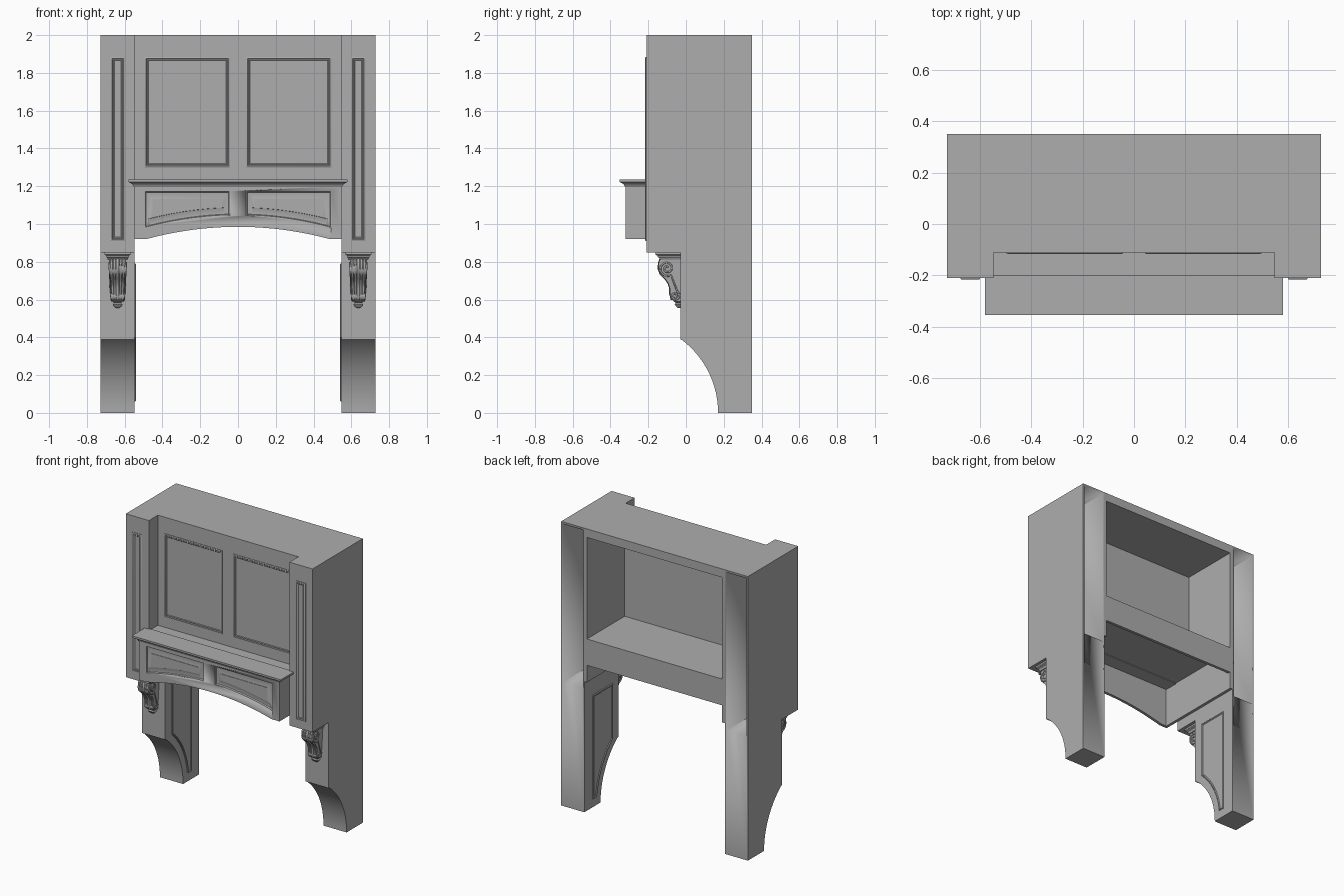
import bpy, bmesh, math

if "Cube" in bpy.data.objects:
    bpy.data.objects.remove(bpy.data.objects["Cube"], do_unlink=True)

paint = bpy.data.materials.new("grey paint")
paint.use_nodes = True
GREY = (0.42, 0.42, 0.42, 1)
paint.diffuse_color = GREY
paint.node_tree.nodes["Principled BSDF"].inputs["Base Color"].default_value = GREY


def select(obj):
    bpy.ops.object.select_all(action='DESELECT')
    obj.select_set(True)
    bpy.context.view_layer.objects.active = obj


def skin(name, loops):
    """Closed solid through a list of matching loops."""
    bm = bmesh.new()
    rings = [[bm.verts.new(p) for p in loop] for loop in loops]
    n = len(rings[0])
    for a, b in zip(rings, rings[1:]):
        for i in range(n):
            j = (i + 1) % n
            bm.faces.new((a[i], a[j], b[j], b[i]))
    bm.faces.new(rings[0])
    bm.faces.new(rings[-1])
    bmesh.ops.recalc_face_normals(bm, faces=bm.faces)
    mesh = bpy.data.meshes.new(name)
    bm.to_mesh(mesh)
    bm.free()
    mesh.materials.append(paint)
    obj = bpy.data.objects.new(name, mesh)
    bpy.context.collection.objects.link(obj)
    select(obj)
    bpy.ops.object.shade_smooth_by_angle(angle=math.radians(30))
    return obj


def box(name, x0, x1, y0, y1, z0, z1):
    base = [(x0, y0), (x1, y0), (x1, y1), (x0, y1)]
    return skin(name, [[(x, y, z) for x, y in base] for z in (z0, z1)])


def across(name, pts, x0, x1):
    return skin(name, [[(x, y, z) for y, z in pts] for x in (x0, x1)])


def forward(name, pts, y0, y1):
    return skin(name, [[(x, y, z) for x, z in pts] for y in (y0, y1)])


def tiers(name, cx, back, steps):
    """Stepped moulding: (half width, front y, z) per level, flat at the back."""
    return skin(name, [[(cx - w, y, z), (cx + w, y, z), (cx + w, back, z), (cx - w, back, z)]
                       for w, y, z in steps])


def inset(pts, d):
    """Mitred inset of a closed outline."""
    n = len(pts)
    area = sum(pts[i - 1][0] * pts[i][1] - pts[i][0] * pts[i - 1][1] for i in range(n))
    d = math.copysign(d, area)
    out = []
    for i in range(n):
        (ax, ay), (bx, by), (cx, cy) = pts[i - 1], pts[i], pts[(i + 1) % n]
        l1, l2 = math.hypot(bx - ax, by - ay), math.hypot(cx - bx, cy - by)
        n1 = (-(by - ay) / l1, (bx - ax) / l1)
        n2 = (-(cy - by) / l2, (cx - bx) / l2)
        k = d / (1 + n1[0] * n2[0] + n1[1] * n2[1])
        out.append((bx + k * (n1[0] + n2[0]), by + k * (n1[1] + n2[1])))
    return out


def moulding(name, pts, steps, place):
    return skin(name, [[place(u, v, h) for u, v in inset(pts, d)] for d, h in steps])


def cut(obj, cutter):
    mod = obj.modifiers.new("cut", 'BOOLEAN')
    mod.operation = 'DIFFERENCE'
    mod.object = cutter
    mod.solver = 'EXACT'
    select(obj)
    bpy.ops.object.modifier_apply(modifier=mod.name)
    bpy.data.objects.remove(cutter, do_unlink=True)


def tube(name, pts, radius):
    curve = bpy.data.curves.new(name, 'CURVE')
    curve.dimensions = '3D'
    curve.bevel_depth = radius
    curve.bevel_resolution = 2
    curve.use_fill_caps = True
    spline = curve.splines.new('POLY')
    spline.points.add(len(pts) - 1)
    for point, p in zip(spline.points, pts):
        point.co = (*p, 1)
    curve.materials.append(paint)
    obj = bpy.data.objects.new(name, curve)
    bpy.context.collection.objects.link(obj)
    select(obj)
    bpy.ops.object.convert(target='MESH')


def rect(x0, x1, z0, z1):
    return [(x0, z0), (x1, z0), (x1, z1), (x0, z1)]


def arch(x):
    return 0.985 - x * x / 3.65


def leg_curve(radius, top, count=20):
    """Concave foot arc from z = top down to the floor side."""
    a0 = math.asin(top / radius)
    return [(-0.315 + radius * math.cos(a0 * (1 - i / count)),
             radius * math.sin(a0 * (1 - i / count))) for i in range(count + 1)]


W, X = 0.547, 0.727          # inner and outer column faces
FRAME = [(0, -0.002), (0, 0.004), (0.004, 0.006), (0.008, 0.006), (0.012, 0.002),
         (0.016, 0.004), (0.02, 0.001)]

# Central body
box("top_board", -W, W, -0.11, 0.35, 1.94, 2)
box("upper_front_board", -W, W, -0.11, -0.07, 1.2, 1.94)
box("shelf_board", -W, W, -0.2, 0.35, 1.2, 1.225)
box("back_rail", -0.527, 0.527, 0.33, 0.35, 1.04, 1.2)

# Mantel ledge and arched valance
tiers("mantel_crown", 0, -0.2, [(0.55, -0.323, 1.195), (0.555, -0.327, 1.205), (0.56, -0.331, 1.211),
                                (0.566, -0.338, 1.216), (0.575, -0.348, 1.22),
                                (0.58, -0.353, 1.222), (0.58, -0.353, 1.235)])
xs = [-0.485 + 0.97 * i / 32 for i in range(33)]
valance = forward("valance", [(-W, 1.2), (-W, 0.92)] + [(x, arch(x)) for x in xs]
                  + [(W, 0.92), (W, 1.2)], -0.32, -0.3)

for s, side in ((1, "left"), (-1, "right")):
    # Columns with open backs and curved feet
    profile = [(0.35, 0), (0.35, 2), (-0.21, 2), (-0.21, 0.85), (-0.03, 0.85), (-0.03, 0.388)]
    column = across(side + "_column", profile + leg_curve(0.485, 0.385), s * W, s * X)
    cut(column, box("cavity", *sorted((s * 0.559, s * 0.715)), -0.19, 0.4, 0.87, 1.985))
    box(side + "_upper_liner", *sorted((s * 0.527, s * W)), -0.07, 0.35, 1.225, 1.94)
    box(side + "_lower_liner", *sorted((s * 0.527, s * W)), -0.3, 0.35, 0.92, 1.2)

    # Moulded frames on the front
    cx = s * 0.637
    moulding(side + "_column_frame", rect(cx - 0.038, cx + 0.038, 0.91, 1.885), FRAME,
             lambda u, v, h: (u, -0.21 - h, v))
    moulding(side + "_upper_frame", rect(*sorted((s * 0.043, s * 0.495)), 1.3, 1.885), FRAME,
             lambda u, v, h: (u, -0.11 - h, v))

    # Raised panel set into the valance
    px = [s * (0.043 + 0.452 * i / 14) for i in range(15)]
    outline = [(x, arch(x) + 0.06) for x in px] + [(s * 0.495, 1.175), (s * 0.043, 1.175)]
    cut(valance, forward("pocket", outline, -0.34, -0.308))
    moulding(side + "_valance_panel", outline,
             [(0, -0.002), (0, 0.012), (0.004, 0.011), (0.008, 0.002), (0.012, 0.001),
              (0.042, 0.009), (0.043, 0.011)],
             lambda u, v, h: (u, -0.308 - h, v))

    # Panel on the inner face of the leg
    outline = [(0.26, 0.06), (0.26, 0.79), (0.04, 0.79)] + \
              [p for p in leg_curve(0.535, 0.4) if p[1] > 0.07] + [(0.217, 0.06)]
    moulding(side + "_leg_panel", outline,
             [(0, -0.002), (0, 0.004), (0.004, 0.008), (0.009, 0.008), (0.014, 0.003)],
             lambda u, v, h: (s * (W - h), u, v))

    # Scrolled corbel: cap, tapered body, scrolls, leaf ribs and drop
    tiers(side + "_corbel_cap", cx, -0.03,
          [(0.052, -0.135, 0.81), (0.055, -0.142, 0.82), (0.06, -0.15, 0.826), (0.06, -0.15, 0.832),
           (0.069, -0.162, 0.838), (0.069, -0.162, 0.85)])

    def half(z):
        return 0.032 + 0.014 * (z - 0.57) / 0.25

    def tapered(name, pts):
        skin(name, [[(cx + k * half(z), y, z) for y, z in pts] for k in (-1, 1)])

    def circle(cy, cz, r):
        return [(cy + r * math.cos(math.tau * i / 24), cz + r * math.sin(math.tau * i / 24))
                for i in range(24)]

    face = [(-0.132, 0.815), (-0.14, 0.79), (-0.142, 0.765), (-0.132, 0.738), (-0.108, 0.715),
            (-0.09, 0.69), (-0.08, 0.66), (-0.08, 0.63), (-0.072, 0.6)]
    tapered(side + "_corbel_body", [(-0.03, 0.82)] + face + [(-0.03, 0.59)])
    tapered(side + "_corbel_big_roll", circle(-0.1, 0.765, 0.045))
    tapered(side + "_corbel_small_roll", circle(-0.058, 0.62, 0.026))

    def spiral(cy, cz, r, start, turn, count=32):
        return [(cy + r * (1 - 0.85 * i / count) * math.cos(start + turn * i / count),
                 cz + r * (1 - 0.85 * i / count) * math.sin(start + turn * i / count))
                for i in range(count + 1)]

    big = spiral(-0.1, 0.765, 0.042, math.radians(-60), -3.5 * math.pi)
    small = spiral(-0.058, 0.62, 0.025, math.radians(60), -3 * math.pi)
    for k in (-1, 1):
        tube(side + "_corbel_scroll", [(cx + k * half(z), y, z) for y, z in big[::-1] + small], 0.005)
    for k in (-0.75, -0.38, 0, 0.38, 0.75):
        tube(side + "_corbel_leaf_rib", [(cx + k * half(z), y, z) for y, z in face],
             0.009 if k == 0 else 0.006)
    drop = [(0.034, -0.07, 0.605), (0.03, -0.066, 0.59), (0.016, -0.055, 0.583),
            (0.026, -0.06, 0.575), (0.018, -0.052, 0.563), (0.008, -0.042, 0.555)]
    tiers(side + "_corbel_drop", cx, -0.03, drop)
